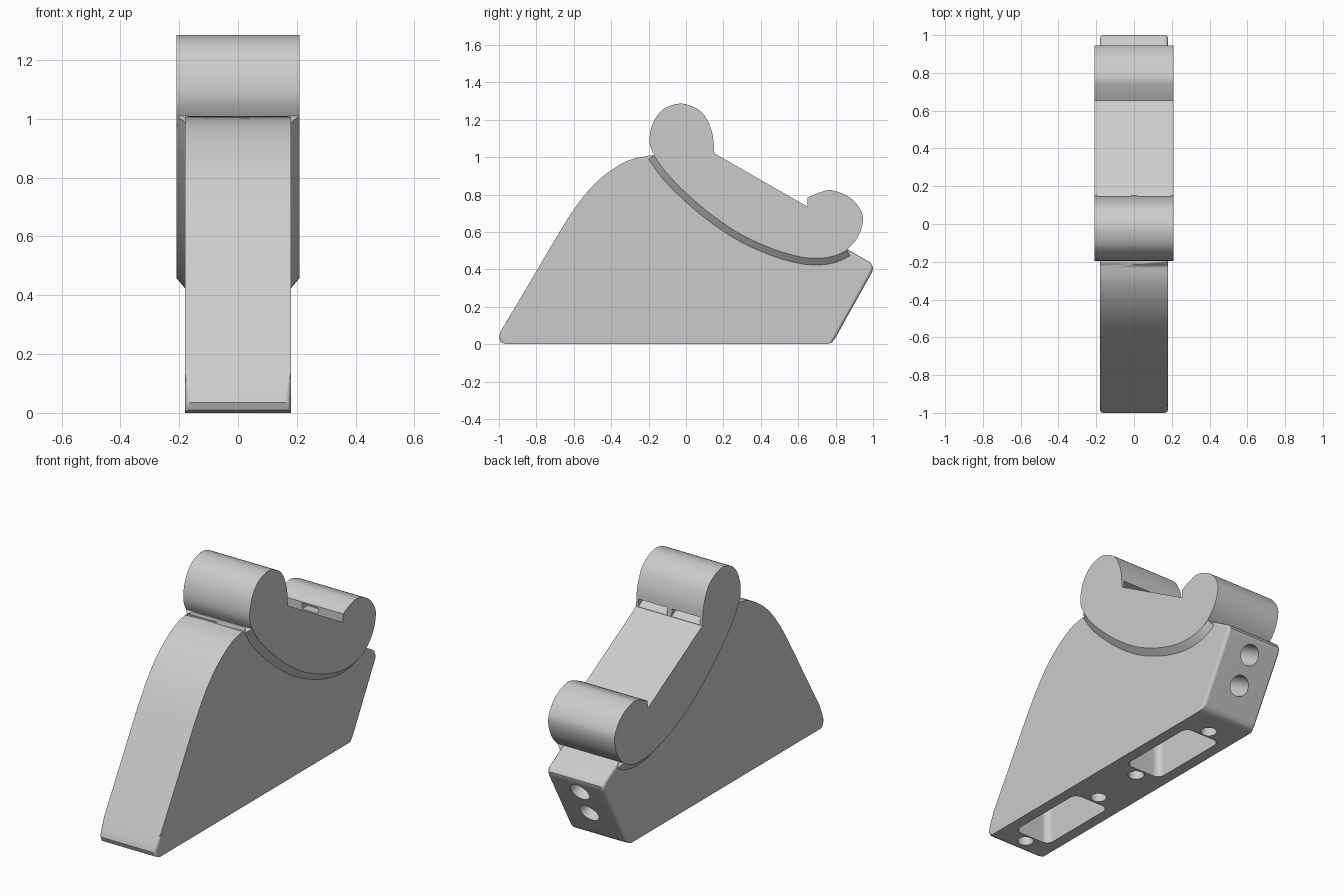
import bpy, bmesh
from mathutils import Vector, Matrix

cube = bpy.data.objects.get("Cube")
if cube:
    bpy.data.objects.remove(cube, do_unlink=True)

grey = bpy.data.materials.new("light_grey")
grey.use_nodes = True
grey.diffuse_color = (0.6, 0.6, 0.6, 1)
grey.node_tree.nodes["Principled BSDF"].inputs["Base Color"].default_value = (0.6, 0.6, 0.6, 1)


def spline(pts, steps=5):
    """Smooth curve through the given points."""
    p = [Vector(q) for q in pts]
    p = [2 * p[0] - p[1]] + p + [2 * p[-1] - p[-2]]
    out = []
    for a, b, c, d in zip(p, p[1:], p[2:], p[3:]):
        for i in range(steps):
            t = i / steps
            out.append(0.5 * (2 * b + (c - a) * t + (2 * a - 5 * b + 4 * c - d) * t ** 2
                              + (3 * b - a - 3 * c + d) * t ** 3))
    return out + [p[-2]]


def prism(bm, profile, x0, x1):
    """Extrude a (y, z) profile across x."""
    rings = [[bm.verts.new((x, *p)) for p in profile] for x in (x0, x1)]
    bm.faces.new(rings[0])
    bm.faces.new(rings[1][::-1])
    n = len(profile)
    for i in range(n):
        j = (i + 1) % n
        bm.faces.new((rings[0][j], rings[0][i], rings[1][i], rings[1][j]))


def drill(bm, centre, axis, radius, depth):
    """Cylinder centred on a surface point, reaching depth to each side."""
    rot = Vector(axis).to_track_quat('Z', 'Y').to_matrix().to_4x4()
    bmesh.ops.create_cone(bm, cap_ends=True, segments=32, radius1=radius, radius2=radius,
                          depth=2 * depth, matrix=Matrix.Translation(centre) @ rot)


def finish(name, bm):
    bmesh.ops.recalc_face_normals(bm, faces=bm.faces)
    mesh = bpy.data.meshes.new(name)
    bm.to_mesh(mesh)
    bm.free()
    mesh.materials.append(grey)
    ob = bpy.data.objects.new(name, mesh)
    bpy.context.collection.objects.link(ob)
    return ob


def activate(ob):
    bpy.ops.object.select_all(action='DESELECT')
    ob.select_set(True)
    bpy.context.view_layer.objects.active = ob


def carve(ob, cutter):
    cutter.hide_render = True
    mod = ob.modifiers.new("carve", 'BOOLEAN')
    mod.operation, mod.solver, mod.object = 'DIFFERENCE', 'EXACT', cutter
    activate(ob)
    bpy.ops.object.modifier_apply(modifier=mod.name)
    bpy.data.objects.remove(cutter, do_unlink=True)


def smooth(ob):
    activate(ob)
    bpy.ops.object.shade_smooth_by_angle(angle=0.6)
    mod = ob.modifiers.new("normals", 'WEIGHTED_NORMAL')
    mod.keep_sharp = True


# Wedge body: curved front ridge, sloped rear, top hidden inside the cradle
ridge = spline([(-0.99, 0.07), (-0.8, 0.39), (-0.7, 0.56), (-0.6, 0.72), (-0.5, 0.845),
                (-0.4, 0.93), (-0.3, 0.985), (-0.19, 1.01)])
profile = [(-0.96, 0), (0.755, 0), (0.78, 0.01), (0.797, 0.03), (0.995, 0.385), (1.0, 0.41),
           (0.988, 0.435), (0.85, 0.515), (0.6, 0.6), (0.1, 0.9), (-0.12, 1.0)]
profile += ridge[::-1] + [(-1.0, 0.035), (-0.99, 0.01)]
bm = bmesh.new()
prism(bm, profile, -0.18, 0.18)
rims = [e for e in bm.edges if abs(e.verts[0].co.x - e.verts[1].co.x) < 0.01
        and max(v.co.z for v in e.verts) > 0.02]
bmesh.ops.bevel(bm, geom=rims, offset=0.018, segments=3, profile=0.5,
                affect='EDGES', clamp_overlap=False)
body = finish("wedge_body", bm)

# Underside pockets, screw holes and rear holes
bm = bmesh.new()
for y in (-0.6, 0.32):
    box = bmesh.ops.create_cube(bm, size=1, matrix=Matrix.Translation((0, y, 0))
                                @ Matrix.Diagonal((0.23, 0.5, 0.6, 1)))
    uprights = [e for e in {e for v in box["verts"] for e in v.link_edges}
                if abs(e.verts[0].co.z - e.verts[1].co.z) > 0.1]
    bmesh.ops.bevel(bm, geom=uprights, offset=0.04, segments=5, profile=0.5, affect='EDGES')
for y in (-0.9, -0.295, 0.017, 0.62):
    drill(bm, (0, y, 0), (0, 0, 1), 0.043, 0.06 if y < -0.8 else 0.2)
for y, z in ((0.954, 0.325), (0.871, 0.172)):
    drill(bm, (0, y, z), (0, 0.88, -0.48), 0.058, 0.2)
carve(body, finish("body_cutter", bm))
smooth(body)

# Cradle: two round lobes joined by a curved belly and a flat sloping seat
rear_lobe = [(0.65, 0.783), (0.715, 0.811), (0.78, 0.823), (0.875, 0.785), (0.935, 0.715),
             (0.945, 0.65), (0.917, 0.57)]
belly = [(0.86, 0.505), (0.795, 0.473), (0.714, 0.46), (0.607, 0.468), (0.447, 0.516),
         (0.26, 0.607), (0.07, 0.746), (-0.09, 0.9), (-0.17, 1.01)]
front_lobe = [(-0.195, 1.09), (-0.175, 1.185), (-0.12, 1.257), (-0.035, 1.286),
              (0.04, 1.268), (0.1, 1.222), (0.14, 1.13), (0.152, 1.02)]
bm = bmesh.new()
prism(bm, spline(rear_lobe + belly + front_lobe) + [Vector((0.65, 0.735))], -0.21, 0.21)
cradle = finish("cradle", bm)

# Undercuts below the front lobe and a notch in the rear lip
bm = bmesh.new()
for side in (-1, 1):
    prism(bm, [(0.17, 1.012), (0.17, 1.065), (0.08, 1.062)], side * 0.015, side * 0.195)
prism(bm, [(0.64, 0.742), (0.7, 0.742), (0.7, 0.775), (0.64, 0.775)], -0.05, 0.05)
carve(cradle, finish("cradle_cutter", bm))
smooth(cradle)

# Chamfered collar where the wide belly meets the narrower body
inner = spline(belly)
bm = bmesh.new()
rings = []
for i, p in enumerate(inner):
    t = (inner[min(i + 1, len(inner) - 1)] - inner[max(i - 1, 0)]).normalized()
    q = p + Vector((-t.y, t.x)) * 0.036
    rings.append([bm.verts.new(c) for c in
                  ((-0.18, *q), (-0.21, *p), (0.21, *p), (0.18, *q))])
for a, b in zip(rings, rings[1:]):
    for k in range(4):
        m = (k + 1) % 4
        bm.faces.new((a[k], a[m], b[m], b[k]))
bm.faces.new(rings[0])
bm.faces.new(rings[-1][::-1])
smooth(finish("chamfer_collar", bm))
